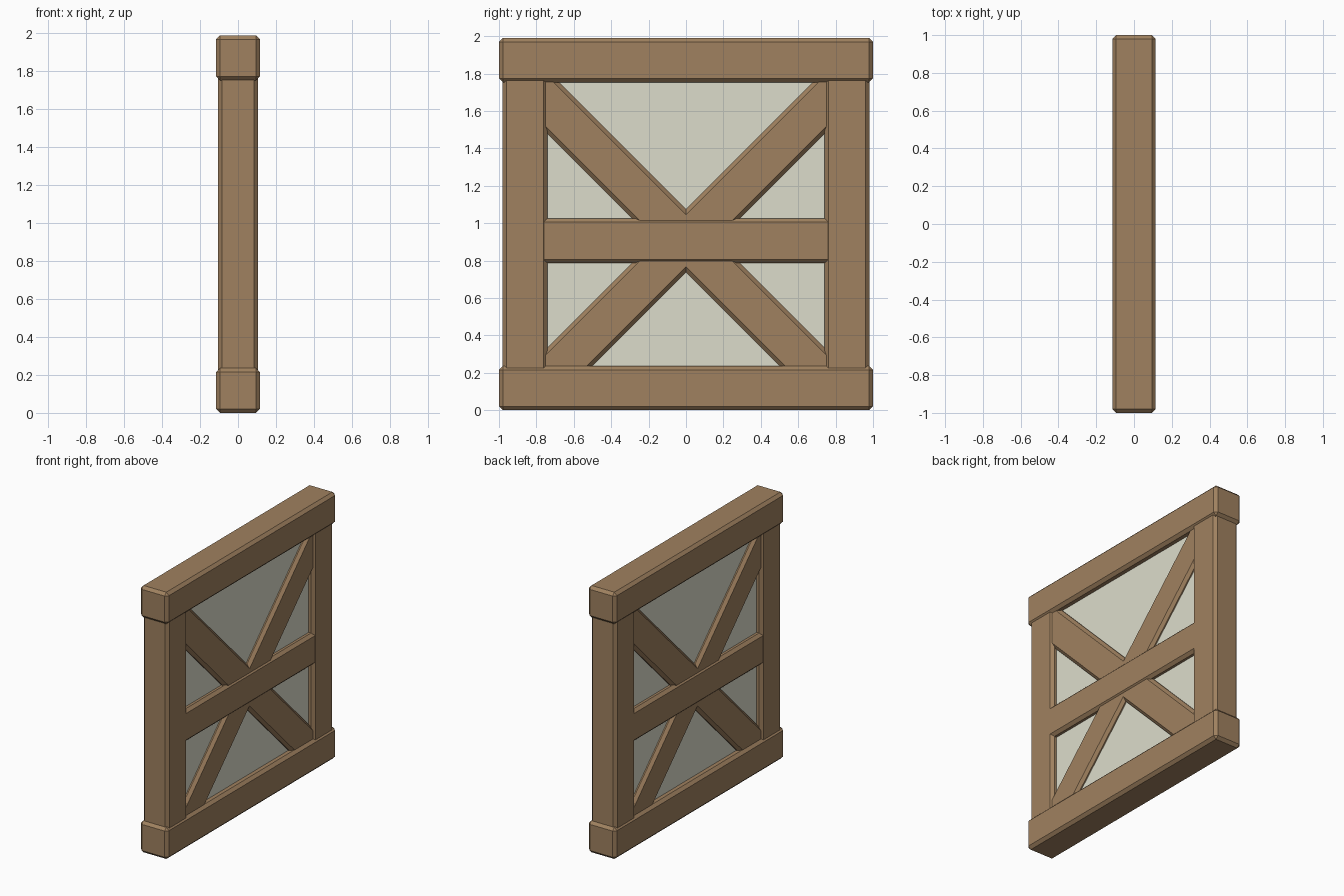
import bpy, bmesh, math
from mathutils import Matrix, Vector

if "Cube" in bpy.data.objects:
    bpy.data.objects.remove(bpy.data.objects["Cube"])


def material(name, rgb):
    m = bpy.data.materials.new(name)
    m.diffuse_color = (*rgb, 1)
    m.use_nodes = True
    m.node_tree.nodes["Principled BSDF"].inputs["Base Color"].default_value = m.diffuse_color
    return m


WOOD = material("wood", (0.35, 0.22, 0.115))
PALE = material("pale_panel", (0.72, 0.72, 0.60))


def beam(name, size, centre, angle=0, chamfer=0.021, mat=WOOD):
    """Chamfered box, turned about the x axis."""
    bm = bmesh.new()
    bmesh.ops.create_cube(bm, size=1)
    bmesh.ops.scale(bm, vec=Vector(size), verts=bm.verts)
    if chamfer:
        bmesh.ops.bevel(bm, geom=bm.edges[:], offset=chamfer, segments=1,
                        affect='EDGES', profile=0.5)
    bm.transform(Matrix.Translation(centre) @ Matrix.Rotation(angle, 4, 'X'))
    me = bpy.data.meshes.new(name)
    bm.to_mesh(me)
    bm.free()
    me.materials.append(mat)
    ob = bpy.data.objects.new(name, me)
    bpy.context.collection.objects.link(ob)
    return ob


MID = 0.906  # height of the middle rail and brace crossing

# Top and bottom rails
beam("bottom_rail", (0.23, 2.0, 0.237), (0, 0, 0.1185))
beam("top_rail", (0.23, 2.0, 0.237), (0, 0, 1.8715))

# Upright stiles and diagonal braces, mirrored left and right
for side, label in ((-1, "left"), (1, "right")):
    beam(label + "_stile", (0.21, 0.24, 1.75), (0, side * 0.86, 0.995))
    lo, hi = -0.80, 0.83
    mid = (lo + hi) / 2
    beam(label + "_brace", (0.19, (hi - lo) * math.sqrt(2), 0.238),
         (0, side * mid, MID + mid), side * math.pi / 4)

# Middle rail, flush with the stiles
beam("middle_rail", (0.21, 1.562, 0.24), (0, 0, MID))

# Pale infill panel
beam("infill_panel", (0.13, 1.6, 1.62), (0, 0, 0.995), chamfer=0, mat=PALE)
